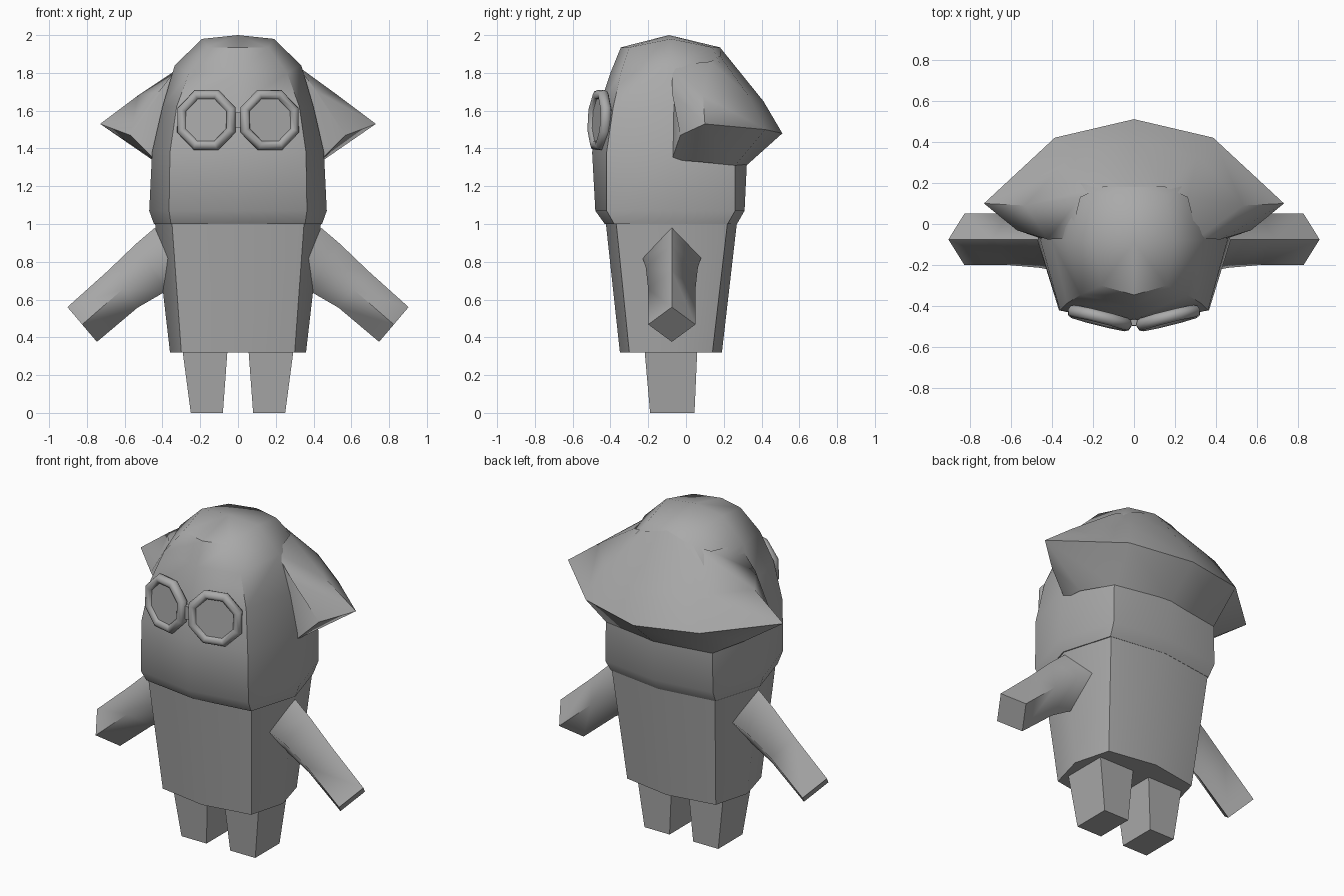
import bpy, bmesh, math
from mathutils import Matrix, Vector

if "Cube" in bpy.data.objects:
    bpy.data.objects.remove(bpy.data.objects["Cube"], do_unlink=True)

grey = bpy.data.materials.new("plain grey")
grey.use_nodes = True
grey.diffuse_color = (0.4, 0.4, 0.4, 1)
grey.node_tree.nodes["Principled BSDF"].inputs["Base Color"].default_value = (0.4, 0.4, 0.4, 1)


def finish(name, bm, angle=50):
    bmesh.ops.remove_doubles(bm, verts=bm.verts, dist=0.0005)
    bmesh.ops.recalc_face_normals(bm, faces=bm.faces)
    mesh = bpy.data.meshes.new(name)
    bm.to_mesh(mesh)
    bm.free()
    mesh.materials.append(grey)
    ob = bpy.data.objects.new(name, mesh)
    bpy.context.collection.objects.link(ob)
    bpy.ops.object.select_all(action="DESELECT")
    ob.select_set(True)
    bpy.context.view_layer.objects.active = ob
    bpy.ops.object.shade_smooth_by_angle(angle=math.radians(angle))
    return ob


def loft(rings, closed=True, caps=True):
    bm = bmesh.new()
    rows = [[bm.verts.new(p) for p in ring] for ring in rings]
    n = len(rows[0])
    for a, b in zip(rows, rows[1:]):
        for i in range(n if closed else n - 1):
            j = (i + 1) % n
            bm.faces.new((a[i], a[j], b[j], b[i]))
    if caps:
        bm.faces.new(rows[0])
        bm.faces.new(rows[-1])
    return bm


def body_ring(z, half, corner, front, front_corner, back_corner, back, lift=0):
    """Eight-sided squarish ring; lift raises the side points."""
    mid = -0.08
    return [(0, front, z), (corner, front_corner, z), (half, mid, z + lift),
            (corner, back_corner, z), (0, back, z), (-corner, back_corner, z),
            (-half, mid, z + lift), (-corner, front_corner, z)]


# Torso
finish("torso", loft([
    body_ring(0.32, 0.36, 0.30, -0.35, -0.30, 0.14, 0.19),
    body_ring(1.01, 0.44, 0.35, -0.425, -0.37, 0.22, 0.27)]))

# Head with a domed top
head = loft([
    body_ring(1.0, 0.445, 0.355, -0.43, -0.38, 0.22, 0.27),
    body_ring(1.07, 0.47, 0.365, -0.48, -0.42, 0.26, 0.31),
    body_ring(1.38, 0.455, 0.36, -0.497, -0.42, 0.26, 0.325),
    body_ring(1.62, 0.40, 0.325, -0.46, -0.385, 0.26, 0.32),
    body_ring(1.80, 0.335, 0.26, -0.40, -0.345, 0.20, 0.27, 0.04),
    body_ring(1.935, 0.19, 0.16, -0.345, -0.30, 0.14, 0.18, 0.045)], caps=False)
head.verts.ensure_lookup_table()
bmesh.ops.contextual_create(head, geom=head.verts[:8])
head.verts.ensure_lookup_table()
top_ring = head.verts[-8:]
crown = head.verts.new((0, -0.09, 2.0))
for i in range(8):
    head.faces.new((top_ring[i], top_ring[(i + 1) % 8], crown))
finish("head", head)

# Flared hood around the back of the head, from one side to the other
stations = [
    [(0.31, -0.07, 1.84), (0.42, -0.075, 1.70), (0.57, -0.03, 1.47), (0.44, -0.075, 1.34)],
    [(0.26, 0.13, 1.86), (0.53, 0.09, 1.68), (0.73, 0.10, 1.53), (0.44, 0.06, 1.33)],
    [(0.15, 0.18, 1.89), (0.31, 0.33, 1.68), (0.385, 0.42, 1.50), (0.36, 0.26, 1.31)],
    [(0, 0.18, 1.935), (0, 0.41, 1.65), (0, 0.51, 1.48), (0, 0.32, 1.31)]]
mirrored = [[(-x, y, z) for x, y, z in s] for s in reversed(stations[:-1])]
finish("hood", loft(stations + mirrored, closed=False), 62)

# Arms: square tubes turned on edge, slightly bent
for side, label in ((1, "left"), (-1, "right")):
    rings = []
    for x, z, dx, dz, wide in ((0.37, 0.82, 0.07, 0.16, 0.155),
                               (0.46, 0.77, 0.08, 0.125, 0.138),
                               (0.61, 0.655, 0.078, 0.098, 0.125),
                               (0.825, 0.468, 0.078, 0.092, 0.125)):
        rings.append([(side * (x + dx), -0.075, z + dz), (side * x, -0.075 + wide, z),
                      (side * (x - dx), -0.075, z - dz), (side * x, -0.075 - wide, z)])
    finish(label + "_arm", loft(rings), 89)

    # Tapered legs
    legs = []
    for x0, x1, y0, y1, z in ((0.08, 0.25, -0.19, 0.045, 0), (0.055, 0.295, -0.22, 0.06, 0.34)):
        legs.append([(side * x0, y0, z), (side * x1, y0, z), (side * x1, y1, z), (side * x0, y1, z)])
    finish(label + "_leg", loft(legs), 30)

    # Eight-sided goggle rim and lens
    place = (Matrix.Translation((side * 0.167, -0.458, 1.55))
             @ Matrix.Rotation(side * math.radians(14), 4, "Z")
             @ Matrix.Rotation(math.radians(87), 4, "X")
             @ Matrix.Rotation(math.pi / 8, 4, "Z"))
    rim = []
    for i in range(8):
        a = i * math.tau / 8
        ring = []
        for j in range(8):
            b = j * math.tau / 8
            r = 0.144 + 0.028 * math.cos(b)
            ring.append(place @ Vector((r * math.cos(a), r * math.sin(a), 0.03 * math.sin(b))))
        rim.append(ring)
    finish(label + "_goggle_rim", loft(rim + rim[:1], caps=False), 60)
    lens = bmesh.new()
    bmesh.ops.create_cone(lens, cap_ends=True, segments=8, radius1=0.13, radius2=0.13, depth=0.02,
                          matrix=place)
    finish(label + "_goggle_lens", lens, 30)

# Bridge between the goggles
bridge = bmesh.new()
bmesh.ops.create_cube(bridge, size=1, matrix=Matrix.Translation((0, -0.48, 1.55))
                      @ Matrix.Diagonal((0.05, 0.03, 0.08, 1)))
finish("goggle_bridge", bridge, 30)
